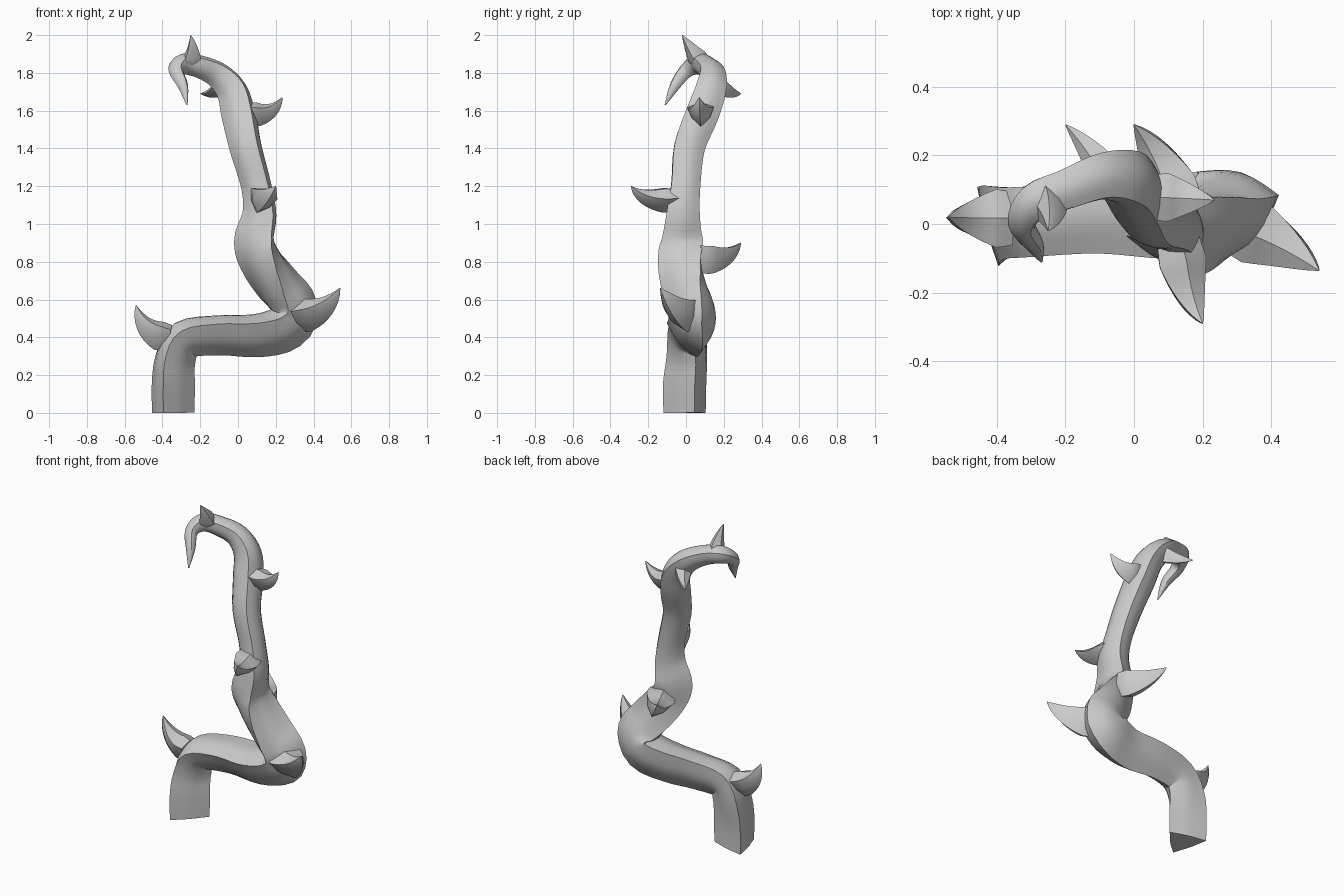
import bpy, bmesh, math
from mathutils import Vector

if "Cube" in bpy.data.objects:
    bpy.data.objects.remove(bpy.data.objects["Cube"])


def catmull(keys, steps):
    # Smooth interpolation through tuples of any length
    out = []
    for i in range(len(keys) - 1):
        a, b, c, d = (keys[max(0, i - 1)], keys[i], keys[i + 1],
                      keys[min(len(keys) - 1, i + 2)])
        for s in range(steps):
            t = s / steps
            out.append([0.5 * (2 * q + (r - p) * t + (2 * p - 5 * q + 4 * r - w) * t * t
                               + (3 * q - p - 3 * r + w) * t ** 3)
                        for p, q, r, w in zip(a, b, c, d)])
    out.append(list(keys[-1]))
    return out


def sweep(name, points, rings, u, angle):
    # Skin a list of 2D rings along a path with a rotation-minimising frame
    bm = bmesh.new()
    prev_t, prev = None, None
    for i, (p, ring) in enumerate(zip(points, rings)):
        t = (points[min(i + 1, len(points) - 1)] - points[max(i - 1, 0)]).normalized()
        if prev_t:
            u = prev_t.rotation_difference(t) @ u
        u = (u - t * u.dot(t)).normalized()
        v = t.cross(u)
        cur = [bm.verts.new(p + u * a + v * b) for a, b in ring]
        n = len(cur)
        if prev:
            for k in range(n):
                bm.faces.new((prev[k], prev[(k + 1) % n], cur[(k + 1) % n], cur[k]))
        else:
            bm.faces.new(cur[::-1])
        prev, prev_t = cur, t
    bm.faces.new(prev)
    bmesh.ops.recalc_face_normals(bm, faces=bm.faces)
    me = bpy.data.meshes.new(name)
    bm.to_mesh(me)
    bm.free()
    ob = bpy.data.objects.new(name, me)
    bpy.context.collection.objects.link(ob)
    bpy.ops.object.select_all(action='DESELECT')
    ob.select_set(True)
    bpy.context.view_layer.objects.active = ob
    bpy.ops.object.shade_smooth_by_angle(angle=math.radians(angle))
    return ob


def stem_ring(w, k, twist, n=18):
    # Triangle blended towards a circle by k
    ring = []
    for i in range(n):
        a = 2 * math.pi * i / n
        phi = (a % (2 * math.pi / 3)) - math.pi / 3
        r = w * ((1 - k) * 0.68 / math.cos(phi) + k)
        a += math.radians(15 + twist)
        ring.append((r * math.cos(a), r * math.sin(a)))
    return ring


# Vine stem: x, y, z, width, roundness
stem = [(-0.36, 0.01, 0.0, 0.102, 0.15), (-0.36, 0.01, 0.14, 0.105, 0.15),
        (-0.35, 0.02, 0.28, 0.103, 0.3), (-0.29, 0.02, 0.40, 0.103, 0.5),
        (-0.1, 0.035, 0.43, 0.105, 0.4), (0.1, 0.03, 0.43, 0.114, 0.4),
        (0.25, 0.05, 0.47, 0.124, 0.5), (0.285, 0.04, 0.56, 0.124, 0.6),
        (0.225, 0.01, 0.66, 0.118, 0.5), (0.15, -0.02, 0.79, 0.112, 0.4),
        (0.105, -0.025, 0.91, 0.105, 0.4), (0.125, -0.02, 1.05, 0.09, 0.6),
        (0.105, -0.005, 1.2, 0.08, 0.7), (0.05, 0.015, 1.4, 0.085, 0.7),
        (0.015, 0.08, 1.57, 0.09, 0.65), (-0.02, 0.125, 1.7, 0.082, 0.6),
        (-0.1, 0.135, 1.79, 0.07, 0.7), (-0.2, 0.1, 1.838, 0.06, 0.7),
        (-0.29, 0.065, 1.85, 0.055, 0.8), (-0.325, 0.0, 1.81, 0.04, 0.8),
        (-0.29, -0.06, 1.73, 0.028, 0.8), (-0.27, -0.11, 1.63, 0.003, 1.0)]
path = catmull(stem, 4)
# The section turns by 60 degrees between the second bend and the upright part
twists = [60 * min(1, max(0, (i / 4 - 6.5) / 3.5)) for i in range(len(path))]
sweep("vine_stem", [Vector(p[:3]) for p in path],
      [stem_ring(p[3], p[4], tw) for p, tw in zip(path, twists)],
      Vector((1, 0, 0)), 40)


def thorn(name, base, bend, tip, size):
    # Kite-section spike following a quadratic curve, narrowed where it sinks in
    base, bend, tip = Vector(base), Vector(bend), Vector(tip)
    pts, rings = [], []
    for i in range(11):
        t = i / 10
        pts.append(base * (1 - t) ** 2 + bend * 2 * t * (1 - t) + tip * t * t)
        r = size * max(0.02, (1 - t) ** 0.8) * min(1, 0.75 + 1.2 * t)
        rings.append([(0.7 * r, 0), (0.35 * r, 0.95 * r), (-0.4 * r, 0.65 * r),
                      (-1.05 * r, 0),
                      (-0.4 * r, -0.65 * r), (0.35 * r, -0.95 * r)])
    sweep(name, pts, rings, (tip - bend).normalized(), 35)


# Thorns: base, bend, tip, size
thorns = [
    ((-0.36, 0.015, 0.41), (-0.50, 0.015, 0.43), (-0.54, 0.02, 0.57), 0.108),
    ((0.30, 0.01, 0.53), (0.46, -0.06, 0.53), (0.54, -0.135, 0.66), 0.125),
    ((0.14, 0.05, 0.83), (0.08, 0.21, 0.80), (0.0, 0.29, 0.9), 0.11),
    ((0.12, -0.05, 1.14), (0.15, -0.22, 1.12), (0.2, -0.29, 1.2), 0.095),
    ((0.05, 0.08, 1.6), (0.17, 0.075, 1.565), (0.235, 0.07, 1.67), 0.09),
    ((-0.07, 0.14, 1.75), (-0.13, 0.23, 1.685), (-0.2, 0.29, 1.69), 0.063),
    ((-0.26, 0.075, 1.85), (-0.235, 0.03, 1.91), (-0.25, -0.02, 2.0), 0.07),
]
for i, th in enumerate(thorns):
    thorn("thorn_%d" % (i + 1), *th)
